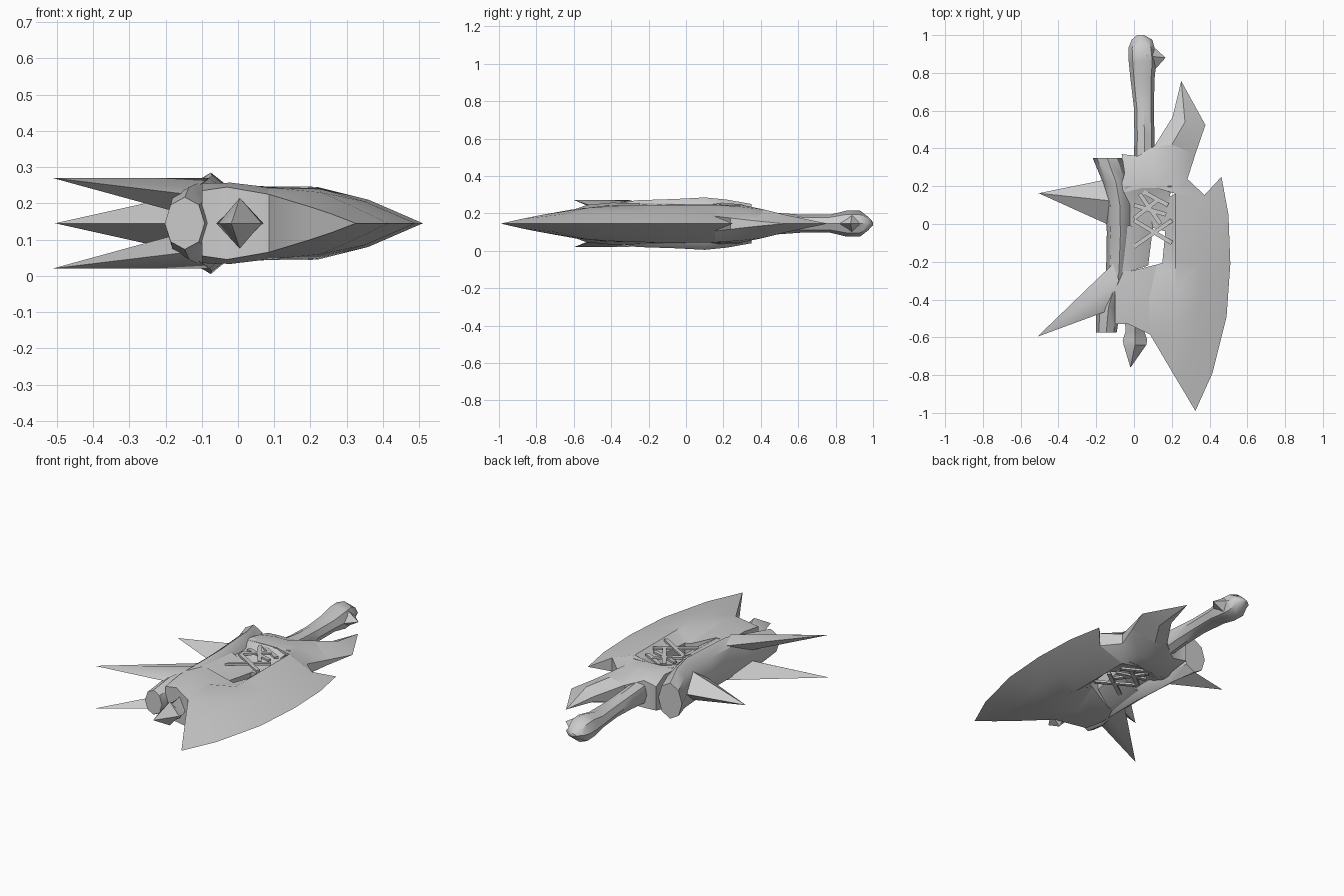
import bpy, bmesh, math
from mathutils import Vector

if "Cube" in bpy.data.objects:
    bpy.data.objects.remove(bpy.data.objects["Cube"])

MID = 0.145  # height of the symmetry plane

grey = bpy.data.materials.new("plain grey")
grey.diffuse_color = (0.6, 0.6, 0.6, 1)
grey.use_nodes = True
grey.node_tree.nodes["Principled BSDF"].inputs["Base Color"].default_value = grey.diffuse_color


def finish(name, bm, angle=40):
    bmesh.ops.remove_doubles(bm, verts=bm.verts, dist=0.0005)
    bmesh.ops.recalc_face_normals(bm, faces=bm.faces)
    me = bpy.data.meshes.new(name)
    bm.to_mesh(me)
    bm.free()
    me.materials.append(grey)
    ob = bpy.data.objects.new(name, me)
    ob.location.z = MID
    bpy.context.collection.objects.link(ob)
    bpy.ops.object.select_all(action='DESELECT')
    ob.select_set(True)
    bpy.context.view_layer.objects.active = ob
    bpy.ops.object.shade_smooth_by_angle(angle=math.radians(angle))
    return ob


def plate(name, rows):
    """Grid of (x, y, half thickness), mirrored below and walled at its rim."""
    bm = bmesh.new()
    top = [[bm.verts.new(p) for p in r] for r in rows]
    low = [[bm.verts.new((x, y, -h)) for x, y, h in r] for r in rows]
    m, n = len(rows), len(rows[0])
    for g in (top, low):
        for i in range(m - 1):
            for j in range(n - 1):
                bm.faces.new((g[i][j], g[i][j + 1], g[i + 1][j + 1], g[i + 1][j]))
    rim = ([(0, j) for j in range(n)] + [(i, n - 1) for i in range(1, m)]
           + [(m - 1, j) for j in range(n - 2, -1, -1)] + [(i, 0) for i in range(m - 2, 0, -1)])
    for (a, b), (c, d) in zip(rim, rim[1:] + rim[:1]):
        bm.faces.new((top[a][b], top[c][d], low[c][d], low[a][b]))
    return finish(name, bm)


def loft(name, rings, sides=8):
    """Tube along y through rings of (x, y, x radius, z radius)."""
    bm = bmesh.new()
    loops = []
    for x, y, rx, rz in rings:
        loops.append([bm.verts.new((x + rx * math.cos(t), y, rz * math.sin(t)))
                      for t in (k * math.tau / sides for k in range(sides))])
    for a, b in zip(loops, loops[1:]):
        for k in range(sides):
            q = (k + 1) % sides
            bm.faces.new((a[k], a[q], b[q], b[k]))
    bm.faces.new(loops[0])
    bm.faces.new(loops[-1])
    return finish(name, bm)


def spike(name, tip, base):
    bm = bmesh.new()
    t = bm.verts.new(tip)
    b = [bm.verts.new(p) for p in base]
    for k in range(len(b)):
        bm.faces.new((b[k], b[(k + 1) % len(b)], t))
    bm.faces.new(b)
    return finish(name, bm)


# Crescent blade, sharp along its outer side
plate("blade", [
    [(.085, -.585, .08), (.2, -.78, .045), (.26, -.88, .025), (.325, -.99, 0)],
    [(.08, -.4, .1), (.23, -.52, .085), (.31, -.66, .05), (.415, -.79, 0)],
    [(.12, -.215, .05), (.22, -.33, .097), (.35, -.42, .06), (.49, -.49, 0)],
    [(.15, -.205, .05), (.22, -.2, .1), (.36, -.21, .065), (.51, -.21, 0)],
    [(.165, -.05, .05), (.22, -.03, .1), (.36, .02, .065), (.5, .05, 0)],
    [(.14, .12, .05), (.22, .16, .1), (.373, .153, .04), (.463, .25, 0)]])

# Body around the opening
plate("lower_body", [
    [(-.1, -.53, .09), (-.03, -.53, .1), (.085, -.585, .08)],
    [(-.1, -.4, .11), (-.02, -.4, .112), (.08, -.4, .1)],
    [(-.1, -.25, .11), (-.02, -.25, .11), (.12, -.215, .05)]])
plate("opening_side", [
    [(-.08, -.26, .115), (-.02, -.25, .105), (.075, -.22, .045)],
    [(-.08, -.1, .115), (-.01, -.1, .1), (.09, -.1, .035)],
    [(-.08, 0, .115), (-.01, -.01, .1), (.1, -.02, .03)]])
plate("recess_floor", [
    [(-.05, -.02, .1), (0, -.02, .09), (.1, -.02, .03), (.17, -.04, .05)],
    [(-.05, .1, .1), (0, .1, .08), (.08, .1, .04), (.18, .1, .07)],
    [(-.05, .2, .11), (.03, .2, .1), (.1, .2, .1), (.2, .2, .1)]])
plate("upper_body", [
    [(-.08, .16, .11), (.04, .19, .1), (.12, .19, .1), (.22, .16, .1), (.373, .153, .04)],
    [(-.05, .27, .1), (.03, .29, .105), (.1, .3, .1), (.2, .28, .092), (.283, .238, .03)],
    [(-.065, .37, .07), (.02, .36, .08), (.108, .413, .05), (.2, .42, .075), (.325, .37, .015)]])
plate("top_horn", [
    [(.08, .3, .08), (.2, .28, .09), (.283, .238, .03)],
    [(.108, .413, .05), (.2, .42, .075), (.325, .37, .015)],
    [(.204, .566, .015), (.27, .54, .045), (.378, .524, 0)],
    [(.25, .757, 0)] * 3])

# Thick spine along the back
loft("spine", [(-.147, -.575, .055, .072), (-.135, -.44, .065, .1), (-.08, -.26, .068, .125),
               (-.072, -.05, .072, .132), (-.075, .1, .072, .14), (-.095, .22, .07, .128),
               (-.142, .35, .077, .105)])

# Grip with a hooked knob
loft("grip", [(.055, .28, .055, .08), (.055, .48, .053, .058), (.052, .62, .053, .048),
              (.045, .77, .064, .048), (.045, .86, .073, .07), (.04, .93, .07, .07),
              (.042, .975, .055, .035), (.035, 1.0, .018, .008)])
spike("knob_hook", (.167, .88, 0),
      [(.08, .96, 0), (.07, .89, .06), (.095, .8, 0), (.07, .89, -.06)])

# Lower shaft end with a pointed cap
loft("shaft_end", [(.0, -.45, .05, .07), (.005, -.57, .05, .06), (.005, -.615, .065, .05),
                   (.005, -.64, .06, .07), (-.018, -.757, .002, .002)], 4)

# Back spikes: one central, a mirrored pair below
spike("upper_spike", (-.505, .163, 0),
      [(-.1, .245, 0), (-.1, .12, .09), (-.1, -.02, 0), (-.1, .12, -.09)])
for s, side in ((1, "top"), (-1, "bottom")):
    spike("lower_spike_" + side, (-.512, -.597, .125 * s),
          [(-.1, -.2, .1 * s), (-.08, -.3, .125 * s), (-.14, -.46, .08 * s), (-.11, -.33, .015 * s)])

# Crossed bindings over the opening, on both faces
bands = [((0, -.12), (.2, .02)), ((0, .02), (.2, -.1)), ((0, .1), (.17, .05)),
         ((.03, .16), (.14, 0)), ((.05, .17), (.18, .1)), ((0, .03), (.13, .13))]
for s, side in ((1, "top"), (-1, "bottom")):
    bm = bmesh.new()
    for k, (a, b) in enumerate(bands):
        a, b = Vector((*a, 0)), Vector((*b, 0))
        w = (b - a).normalized().cross(Vector((0, 0, 1))) * .011
        z = .092 + .003 * (k % 2)
        quad = (a + w, b + w, b - w, a - w)
        up, dn = ([bm.verts.new((p.x, p.y, s * h)) for p in quad] for h in (z + .006, z - .006))
        bm.faces.new(up)
        bm.faces.new(dn)
        for i in range(4):
            j = (i + 1) % 4
            bm.faces.new((up[i], up[j], dn[j], dn[i]))
    finish("bindings_" + side, bm)
